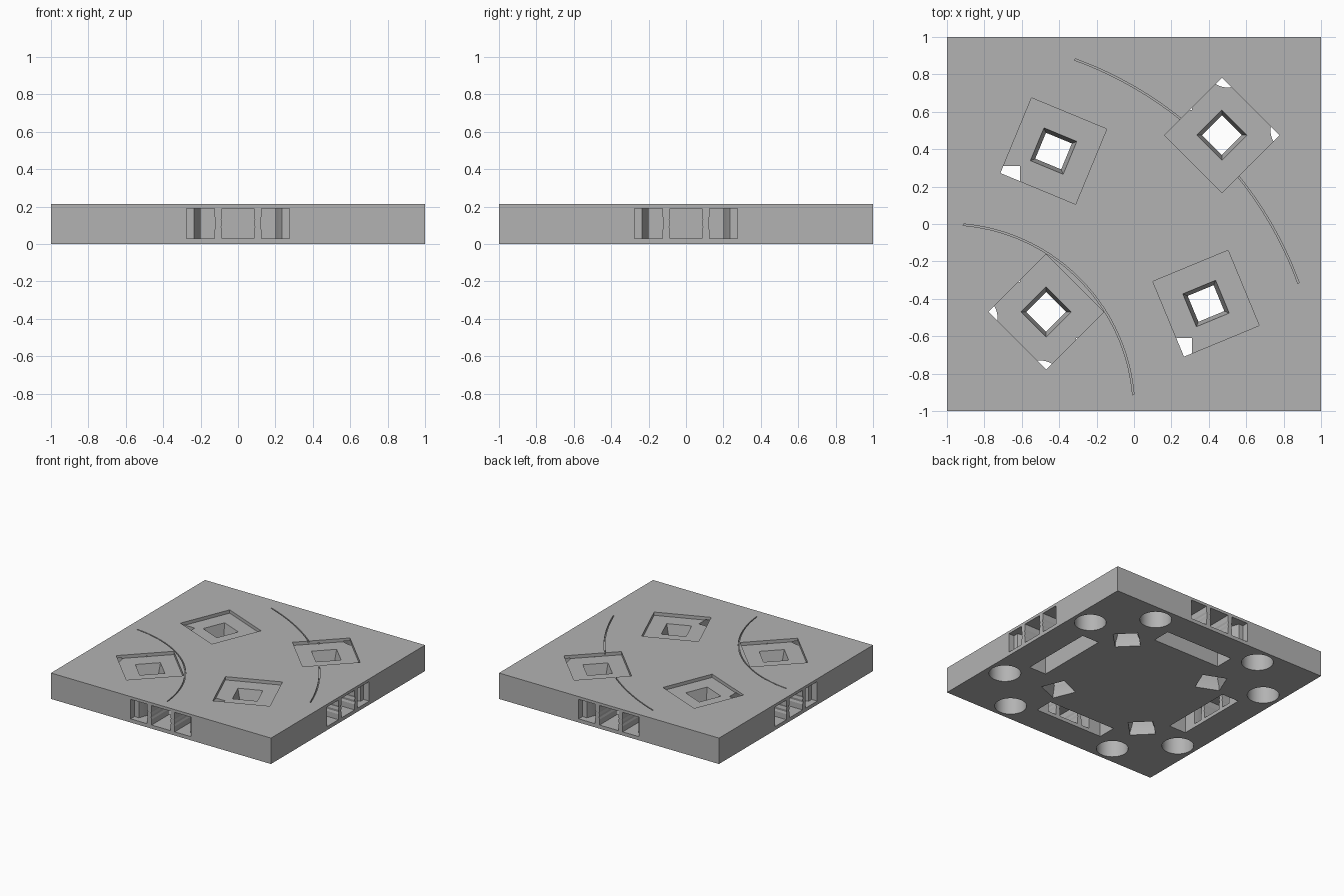
import bpy, bmesh, math
from mathutils import Matrix

if "Cube" in bpy.data.objects:
    bpy.data.objects.remove(bpy.data.objects["Cube"], do_unlink=True)

TOP, ROOF, FLOOR = 0.213, 0.19, 0.186   # tile top, cavity roof, recess floor

stone = bpy.data.materials.new("plain grey")
stone.use_nodes = True
grey = (0.45, 0.45, 0.45, 1)
stone.diffuse_color = grey
stone.node_tree.nodes["Principled BSDF"].inputs["Base Color"].default_value = grey


def loft(name, rings, turn=0, at=(0, 0)):
    """Solid through equal-length rings of 3D points, turned and moved in plan."""
    bm = bmesh.new()
    loops = [[bm.verts.new(p) for p in ring] for ring in rings]
    n = len(loops[0])
    for low, high in zip(loops, loops[1:]):
        for i in range(n):
            j = (i + 1) % n
            bm.faces.new((low[i], low[j], high[j], high[i]))
    bm.faces.new(loops[0][::-1])
    bm.faces.new(loops[-1])
    bm.transform(Matrix.Translation((*at, 0)) @ Matrix.Rotation(turn, 4, "Z"))
    bmesh.ops.recalc_face_normals(bm, faces=bm.faces)
    mesh = bpy.data.meshes.new(name)
    bm.to_mesh(mesh)
    bm.free()
    mesh.materials.append(stone)
    ob = bpy.data.objects.new(name, mesh)
    bpy.context.collection.objects.link(ob)
    return ob


def prism(name, outline, z0, z1, **place):
    return loft(name, [[(x, y, z) for x, y in outline] for z in (z0, z1)], **place)


def rect(x0, x1, y0, y1):
    return [(x0, y0), (x1, y0), (x1, y1), (x0, y1)]


def square(side):
    return rect(-side / 2, side / 2, -side / 2, side / 2)


def arc(radius, start, end, steps):
    angles = [math.radians(start + (end - start) * i / steps) for i in range(steps + 1)]
    return [(radius * math.cos(a), radius * math.sin(a)) for a in angles]


tile = prism("floor_tile", square(2), 0, TOP)


def cut(cutter):
    cutter.hide_render = True
    mod = tile.modifiers.new("cut", "BOOLEAN")
    mod.operation, mod.solver, mod.object = "DIFFERENCE", "EXACT", cutter
    bpy.context.view_layer.objects.active = tile
    bpy.ops.object.modifier_apply(modifier=mod.name)
    bpy.data.objects.remove(cutter, do_unlink=True)


# Thin curved grooves sharing one corner as their centre
for radius, margin in ((1, 5), (2, 20)):
    band = arc(radius - 0.004, margin, 90 - margin, 40)
    band += arc(radius + 0.004, 90 - margin, margin, 40)
    cut(prism("groove", band, TOP - 0.015, TOP + 0.1, at=(-1, -1)))

# Round pockets underneath, two beside each corner
disc = arc(0.12, 0, 352.5, 47)
for sx in (-1, 1):
    for sy in (-1, 1):
        for x, y in ((0.5, 0.85), (0.85, 0.5)):
            cut(prism("round_pocket", disc, -0.1, ROOF, at=(sx * x, sy * y)))

# Square recesses, each with a waisted hole through the tile
for x, y, degrees in ((0.47, 0.475, 45), (-0.47, -0.47, 45),
                      (-0.43, 0.39, -22.5), (0.385, -0.425, 22.5)):
    place = dict(turn=math.radians(degrees), at=(x, y))
    cut(prism("recess", square(0.435), FLOOR, TOP + 0.1, **place))
    waist = ((0.19, -0.02), (0.19, 0.03), (0.15, 0.09), (0.19, FLOOR), (0.19, TOP + 0.1))
    cut(loft("hole", [[(px, py, z) for px, py in square(s)] for s, z in waist], **place))

# Connector bays on all four sides: slot below, stepped opening, two posts
half = [(0.275, -1.1), (0.275, -0.95), (0.235, -0.95), (0.2, -0.85), (0.2, -0.7)]
opening = half + [(-x, y) for x, y in reversed(half)]
edge = [(0.02, 0.025), (0.02, 0.075), (0.015, 0.09), (0.019, 0.11),
        (0.015, 0.13), (0.02, 0.145), (0.02, 0.195)]
profile = edge + [(-x, z) for x, z in reversed(edge)]
for side, name in enumerate(("front", "left", "back", "right")):
    turn = side * math.pi / 2
    cut(prism("slot", rect(-0.31, 0.31, -0.765, -0.61), -0.1, ROOF, turn=turn))
    cut(prism("opening", opening, 0.03, ROOF, turn=turn))
    for px in (-0.105, 0.105):
        loft(name + "_bay_post", [[(px + x, y, z) for x, z in profile]
                                  for y in (-1, -0.765)], turn=turn)

# Smooth only the round walls
bpy.ops.object.select_all(action="DESELECT")
tile.select_set(True)
bpy.context.view_layer.objects.active = tile
bpy.ops.object.shade_smooth_by_angle(angle=math.radians(20))
